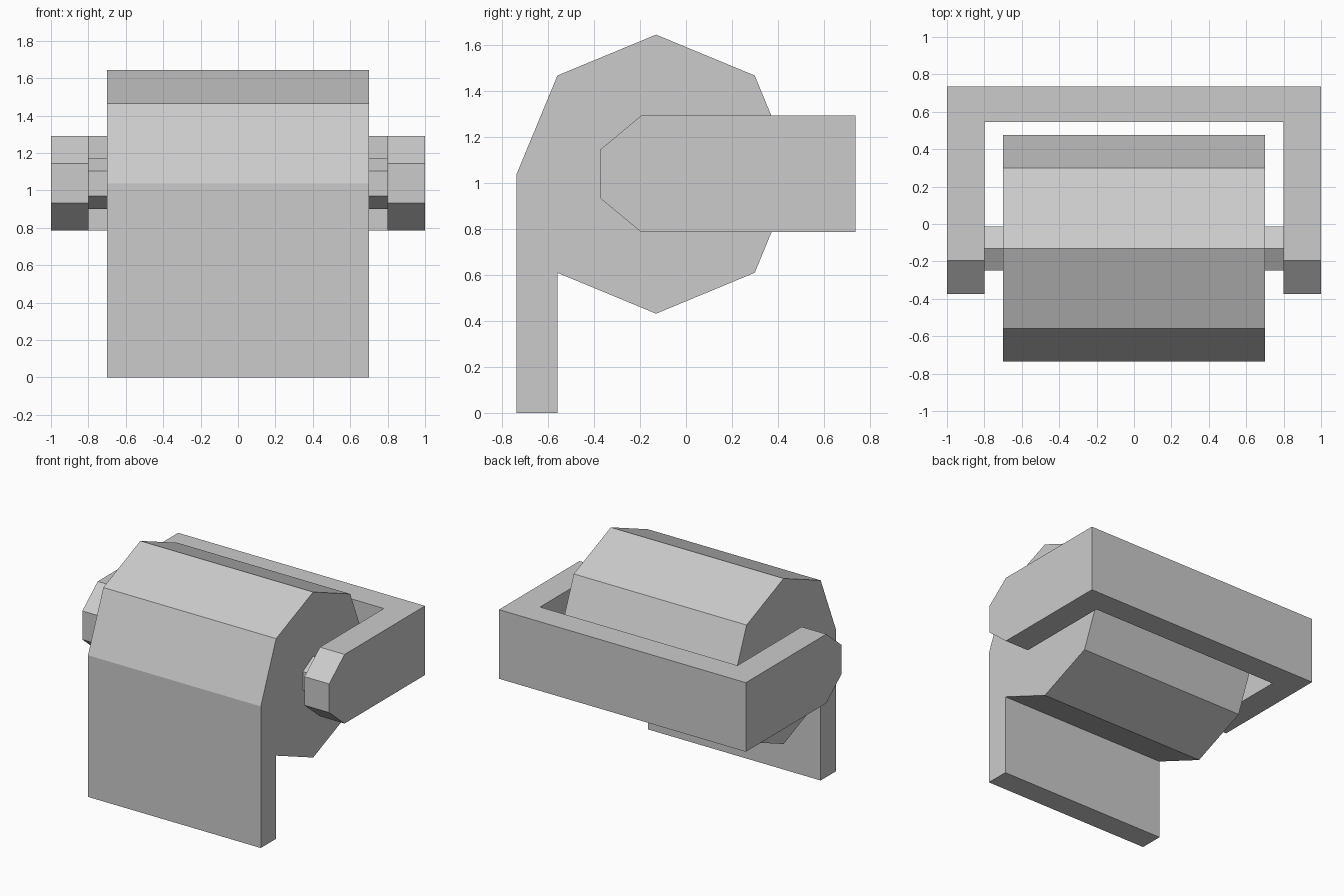
import bpy, bmesh, math
from mathutils import Vector

cube = bpy.data.objects.get("Cube")
if cube:
    bpy.data.objects.remove(cube, do_unlink=True)

# Single flat grey
grey = bpy.data.materials.new("plain_grey")
grey.use_nodes = True
colour = (0.6, 0.6, 0.6, 1)
grey.diffuse_color = colour
grey.node_tree.nodes["Principled BSDF"].inputs["Base Color"].default_value = colour


def prism(points, offset):
    """Extrude a closed outline along the offset vector."""
    bm = bmesh.new()
    face = bm.faces.new([bm.verts.new(p) for p in points])
    grown = bmesh.ops.extrude_face_region(bm, geom=[face], use_keep_orig=True)
    verts = [g for g in grown["geom"] if isinstance(g, bmesh.types.BMVert)]
    bmesh.ops.translate(bm, verts=verts, vec=offset)
    bmesh.ops.recalc_face_normals(bm, faces=bm.faces)
    return bm


def finish(bm, name):
    bmesh.ops.recalc_face_normals(bm, faces=bm.faces)
    mesh = bpy.data.meshes.new(name)
    bm.to_mesh(mesh)
    bm.free()
    mesh.materials.append(grey)
    obj = bpy.data.objects.new(name, mesh)
    bpy.context.collection.objects.link(obj)


def ring(sides, radius, start):
    """Polygon around the pivot, in the side plane."""
    angles = [start + math.tau * i / sides for i in range(sides)]
    return [(PIVOT_Y + radius * math.cos(a), PIVOT_Z + radius * math.sin(a)) for a in angles]


PIVOT_Y, PIVOT_Z = -0.13, 1.037
DRUM_R = 0.606

# Octagonal drum with the hanging front plate in one outline
drum = ring(8, DRUM_R, -3 * math.pi / 4)
front, inner = PIVOT_Y - DRUM_R, drum[0][0]
outline = [(front, 0), (inner, 0)] + drum
finish(prism([(-0.7, y, z) for y, z in outline], (1.4, 0, 0)), "drum_and_front_plate")

# Hexagonal axle stubs on both sides
for side, name in ((-1, "right_axle"), (1, "left_axle")):
    stub = [(side * 0.7, y, z) for y, z in ring(6, 0.136, math.pi / 2)]
    finish(prism(stub, (side * 0.1, 0, 0)), name)

# U-shaped bracket, with the arm tips chamfered above and below
BOTTOM, TOP = 0.785, 1.291
TIP, BACK = -0.373, 0.736
plan = [(-1, TIP), (-0.8, TIP), (-0.8, 0.546), (0.8, 0.546),
        (0.8, TIP), (1, TIP), (1, BACK), (-1, BACK)]
bracket = prism([(x, y, BOTTOM) for x, y in plan], (0, 0, TOP - BOTTOM))
for edge_z, up in ((TOP, 1), (BOTTOM, -1)):
    cut = bmesh.ops.bisect_plane(
        bracket, geom=bracket.verts[:] + bracket.edges[:] + bracket.faces[:],
        plane_co=Vector((0, -0.195, edge_z)),
        plane_no=Vector((0, -0.148, up * 0.178)).normalized(), clear_outer=True)
    rim = [g for g in cut["geom_cut"] if isinstance(g, bmesh.types.BMEdge)]
    bmesh.ops.edgeloop_fill(bracket, edges=rim)
finish(bracket, "u_bracket")
